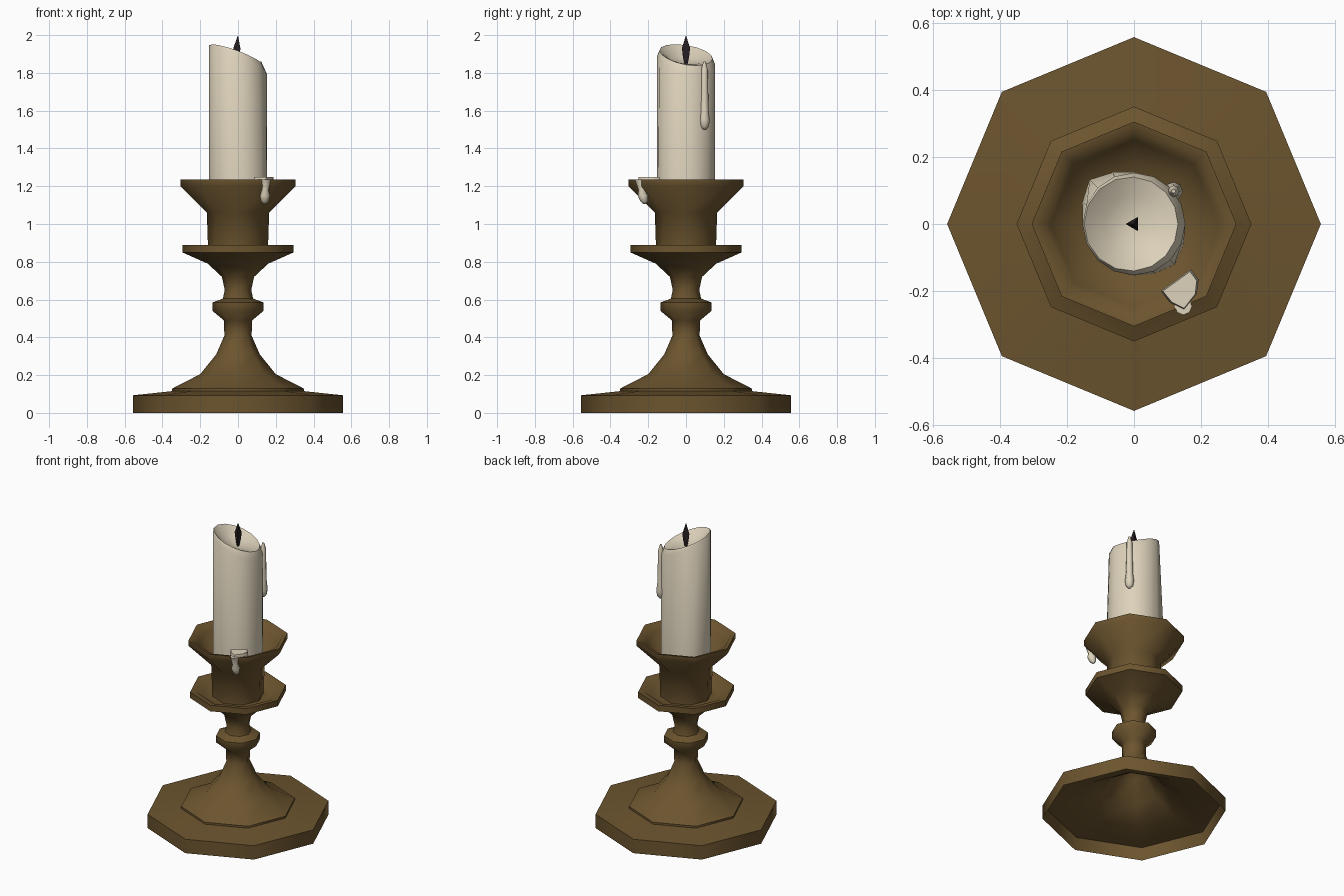
import bpy, bmesh
from math import sin, cos, pi, radians

cube = bpy.data.objects.get("Cube")
if cube:
    bpy.data.objects.remove(cube, do_unlink=True)


def material(name, rgb):
    m = bpy.data.materials.new(name)
    m.use_nodes = True
    m.diffuse_color = (*rgb, 1)
    bsdf = m.node_tree.nodes["Principled BSDF"]
    bsdf.inputs["Base Color"].default_value = (*rgb, 1)
    bsdf.inputs["Roughness"].default_value = 0.7
    return m


brass = material("aged brass", (0.15, 0.09, 0.028))
wax = material("cream wax", (0.73, 0.65, 0.50))
char = material("charred wick", (0.02, 0.013, 0.016))


def finish(name, bm, mat, angle):
    bmesh.ops.recalc_face_normals(bm, faces=bm.faces)
    mesh = bpy.data.meshes.new(name)
    bm.to_mesh(mesh)
    bm.free()
    mesh.materials.append(mat)
    ob = bpy.data.objects.new(name, mesh)
    bpy.context.collection.objects.link(ob)
    bpy.ops.object.select_all(action="DESELECT")
    ob.select_set(True)
    bpy.context.view_layer.objects.active = ob
    bpy.ops.object.shade_smooth_by_angle(angle=radians(angle))
    return ob


def lathe(name, rings, sides, mat, angle=50, start=0.0, closed=False):
    """Each ring is (radius, z) or a function of the turn angle giving x, y, z."""
    bm = bmesh.new()
    loops = []
    for ring in rings:
        loop = []
        for i in range(sides):
            a = start + 2 * pi * i / sides
            p = ring(a) if callable(ring) else (ring[0] * cos(a), ring[0] * sin(a), ring[1])
            loop.append(bm.verts.new(p))
        loops.append(loop)
    pairs = list(zip(loops, loops[1:]))
    if closed:
        pairs.append((loops[-1], loops[0]))
    for lo, hi in pairs:
        for i in range(sides):
            j = (i + 1) % sides
            bm.faces.new((lo[i], lo[j], hi[j], hi[i]))
    if not closed:
        bm.faces.new(loops[0])
        bm.faces.new(loops[-1])
    bmesh.ops.remove_doubles(bm, verts=bm.verts, dist=0.0005)
    return finish(name, bm, mat, angle)


# Turned octagonal holder with hollow foot, drip dish and open cup
lathe("candle_holder", [
    (0.02, 0.35), (0.09, 0.30), (0.19, 0.185), (0.33, 0.105), (0.545, 0.082),
    (0.557, 0), (0.557, 0.093), (0.35, 0.115), (0.35, 0.128),
    (0.20, 0.205), (0.115, 0.31), (0.072, 0.41), (0.075, 0.49),
    (0.135, 0.54), (0.135, 0.585), (0.08, 0.605), (0.07, 0.65), (0.085, 0.72),
    (0.16, 0.79), (0.295, 0.85), (0.295, 0.89), (0.255, 0.885), (0.21, 0.85),
    (0.158, 0.85), (0.165, 1.06), (0.305, 1.20), (0.305, 1.235),
    (0.28, 1.23), (0.25, 1.19), (0.18, 1.12), (0.02, 1.11),
], 8, brass)


# Candle body: a slumped, sloping rim around a shallow melted pool
def rim_height(a):
    return 1.895 - 0.052 * cos(a) - 0.022 * sin(a)


def low_side(a):
    return (1 + cos(a)) / 2


def candle_foot(a):
    bulge = 0.034 * max(0, cos(a - 0.75 * pi)) ** 12
    bulge += 0.018 * max(0, cos(a + 0.25 * pi)) ** 12
    r = 0.153 + bulge
    return r * cos(a), r * sin(a), 1.10


def candle_shoulder(a):
    return 0.153 * cos(a), 0.153 * sin(a), rim_height(a) - 0.045 * low_side(a) - 0.004


def candle_rim(a):
    r = 0.149 - 0.018 * low_side(a)
    return r * cos(a), r * sin(a), rim_height(a)


def pool_edge(a):
    r = 0.085
    return r * cos(a), r * sin(a), 1.85 + 0.3 * (rim_height(a) - 1.85)


lathe("candle", [candle_foot, candle_shoulder, candle_rim, pool_edge, (0, 1.842)],
      16, wax)

# Wick: a three-sided spindle
lathe("wick", [(0.006, 1.835), (0.018, 1.88), (0.025, 1.93), (0, 2.0)],
      3, char, angle=30, start=pi)


# Wax runs, each a lathed drop that can lean as it falls
def drip(name, x, y, profile, lean=(0, 0)):
    top = profile[-1][1]

    def ring(r, z):
        return lambda a: (x + r * cos(a) + lean[0] * (top - z),
                          y + r * sin(a) + lean[1] * (top - z), z)
    return lathe(name, [ring(r, z) for r, z in profile], 8, wax)


drip("candle_drip", 0.118, 0.098, [
    (0.008, 1.50), (0.022, 1.515), (0.028, 1.55), (0.022, 1.60),
    (0.019, 1.72), (0.017, 1.82), (0.006, 1.86)])
drip("cup_drip", 0.147, -0.245, [
    (0.006, 1.105), (0.02, 1.12), (0.027, 1.15), (0.018, 1.18), (0.026, 1.235)],
    lean=(-0.05, 0.2))

# Wax puddle spilled over the cup rim
bm = bmesh.new()
outline = [(0.08, -0.20), (0.11, -0.237), (0.15, -0.257), (0.187, -0.21),
           (0.192, -0.165), (0.17, -0.135)]
low = bm.faces.new([bm.verts.new((x, y, 1.22)) for x, y in outline])
up = bmesh.ops.extrude_face_region(bm, geom=[low])
for v in up["geom"]:
    if isinstance(v, bmesh.types.BMVert):
        v.co.z = 1.25
        v.co.x += (0.14 - v.co.x) * 0.1
        v.co.y += (-0.2 - v.co.y) * 0.1
finish("wax_puddle", bm, wax, 50)
